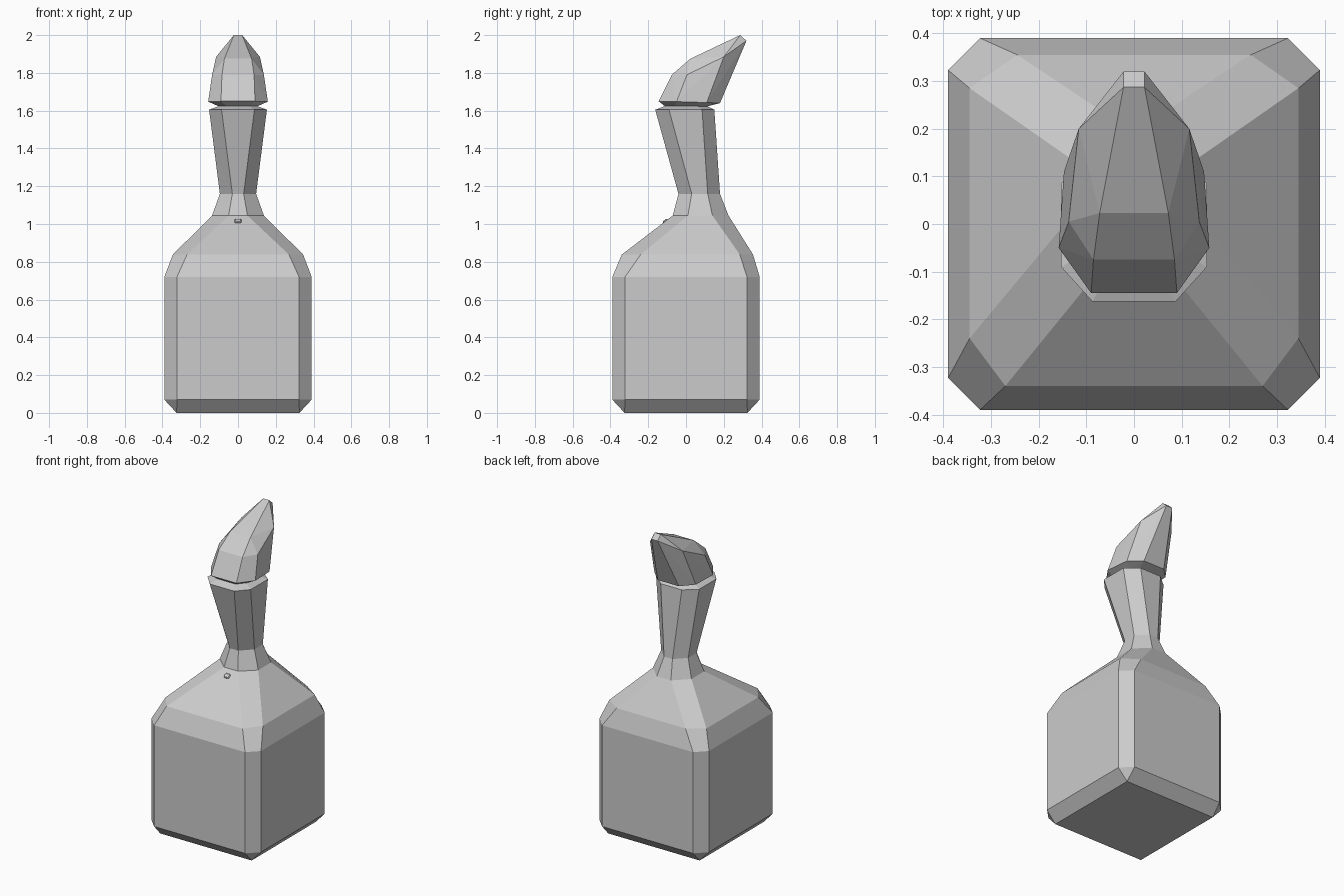
import bpy, bmesh
from math import atan2
from mathutils import Matrix

if "Cube" in bpy.data.objects:
    bpy.data.objects.remove(bpy.data.objects["Cube"])


def finish(bm, name):
    bmesh.ops.recalc_face_normals(bm, faces=bm.faces)
    mesh = bpy.data.meshes.new(name)
    bm.to_mesh(mesh)
    bm.free()
    obj = bpy.data.objects.new(name, mesh)
    bpy.context.collection.objects.link(obj)
    return obj


def octagon(z, hx, fx, bx, y0, y1, y2, y3):
    """Chamfered rectangle, mirrored across x: front edge, sides, back edge."""
    half = [(fx, y0, z), (hx, y1, z), (hx, y2, z), (bx, y3, z)]
    return half + [(-x, y, h) for x, y, h in reversed(half)]


# Bottle body and neck, lofted through eight-sided rings
sections = [
    # z, half width, front flat, back flat, y front, side start, side end, back
    (0.00, 0.325, 0.325, 0.325, -0.325, -0.325, 0.325, 0.325),
    (0.07, 0.39, 0.323, 0.323, -0.39, -0.323, 0.323, 0.39),
    (0.72, 0.39, 0.323, 0.323, -0.39, -0.323, 0.323, 0.39),
    (0.838, 0.345, 0.27, 0.245, -0.34, -0.24, 0.285, 0.355),
    (1.045, 0.137, 0.05, 0.05, -0.07, 0.01, 0.14, 0.225),
    (1.16, 0.096, 0.03, 0.03, -0.04, 0.03, 0.115, 0.18),
    (1.605, 0.153, 0.087, 0.075, -0.163, -0.09, 0.085, 0.15),
    (1.625, 0.10, 0.06, 0.05, -0.11, -0.06, 0.06, 0.11),
]
bm = bmesh.new()
rings = [[bm.verts.new(p) for p in octagon(*s)] for s in sections]
for low, high in zip(rings, rings[1:]):
    for i in range(8):
        j = (i + 1) % 8
        bm.faces.new((low[i], low[j], high[j], high[i]))
bm.faces.new(rings[0][::-1])
bm.faces.new(rings[-1])
bmesh.ops.remove_doubles(bm, verts=bm.verts, dist=0.0005)
finish(bm, "bottle")

# Slanted faceted stopper: hull of mirrored corner points
half = [
    (0.09, -0.145, 1.65), (0.158, -0.05, 1.648),
    (0.147, 0.11, 1.643), (0.075, 0.18, 1.64),
    (0.085, -0.075, 1.79), (0.137, 0.005, 1.79), (0.116, 0.2, 1.885),
    (0.072, 0.023, 1.875), (0.022, 0.287, 2.0), (0.022, 0.32, 1.97),
]
points = half + [(-x, y, z) for x, y, z in half]
points += octagon(1.622, *sections[-1][1:])
bm = bmesh.new()
for p in points:
    bm.verts.new(p)
bmesh.ops.convex_hull(bm, input=bm.verts)
finish(bm, "stopper")

# Small button on the front shoulder, tilted with the slope
bm = bmesh.new()
bmesh.ops.create_cube(bm, size=1)
slope = atan2(1.045 - 0.838, 0.34 - 0.07)
bm.transform(Matrix.Translation((0, -0.107, 1.013))
             @ Matrix.Rotation(slope, 4, 'X')
             @ Matrix.Diagonal((0.036, 0.03, 0.02, 1)))
bmesh.ops.bevel(bm, geom=[e for e in bm.edges], offset=0.004,
                segments=1, affect='EDGES')
finish(bm, "shoulder_button")
